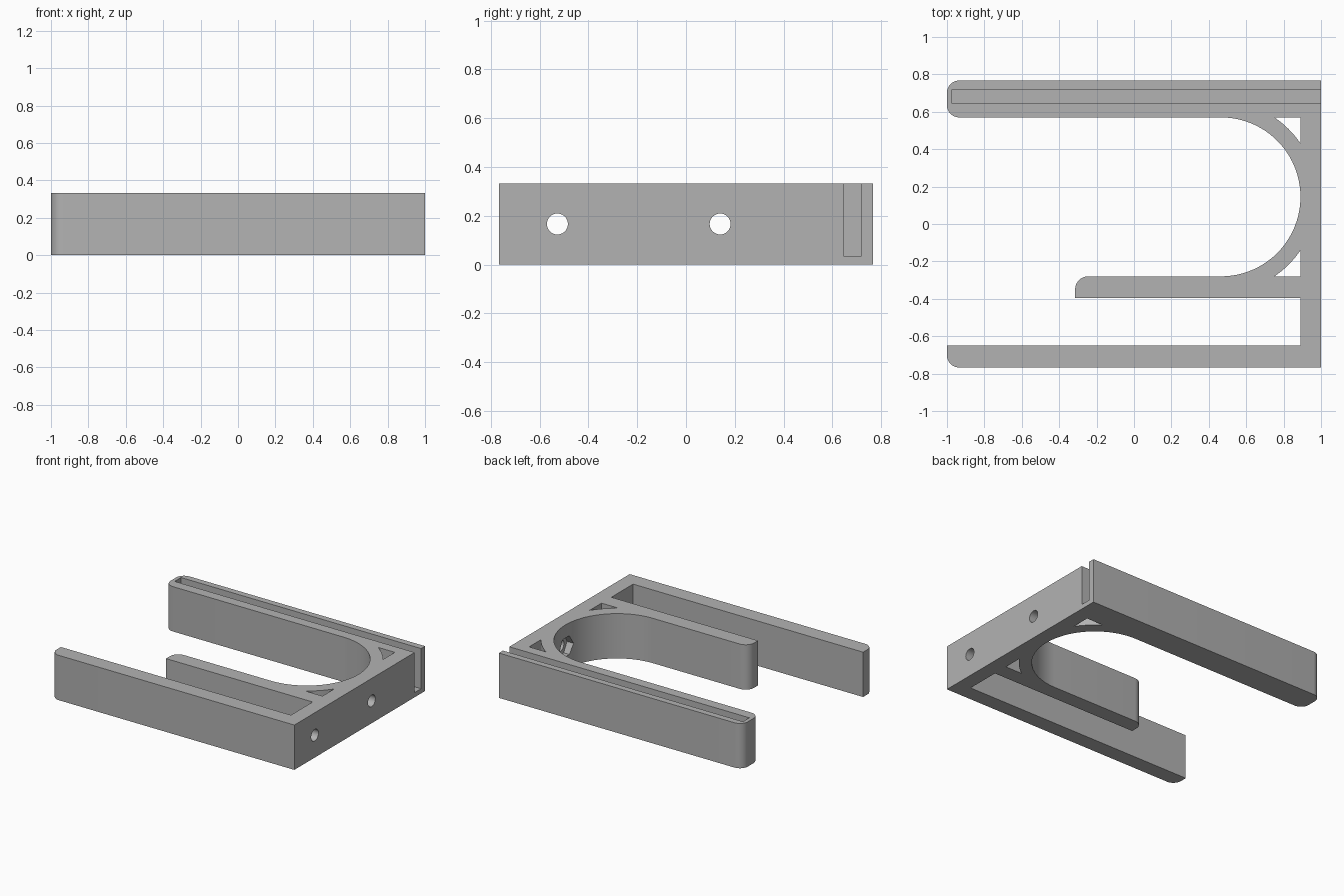
import bpy, bmesh, math
from mathutils import Matrix

if "Cube" in bpy.data.objects:
    bpy.data.objects.remove(bpy.data.objects["Cube"], do_unlink=True)

HEIGHT = 0.333
CUP_X, CUP_Y, CUP_R, WEB_R = 0.465, 0.145, 0.425, 0.512

grey = bpy.data.materials.new("plain grey")
grey.use_nodes = True
grey.diffuse_color = (0.45, 0.45, 0.45, 1)
grey.node_tree.nodes["Principled BSDF"].inputs["Base Color"].default_value = (0.45, 0.45, 0.45, 1)


def arc(cx, cy, r, start, end, steps):
    angles = [math.radians(start + (end - start) * i / steps) for i in range(steps + 1)]
    return [(cx + r * math.cos(a), cy + r * math.sin(a)) for a in angles]


def finish(name, bm):
    bmesh.ops.recalc_face_normals(bm, faces=bm.faces)
    mesh = bpy.data.meshes.new(name)
    bm.to_mesh(mesh)
    bm.free()
    mesh.materials.append(grey)
    ob = bpy.data.objects.new(name, mesh)
    bpy.context.collection.objects.link(ob)
    return ob


def prism(name, outline, z0, z1):
    bm = bmesh.new()
    face = bm.faces.new([bm.verts.new((x, y, z0)) for x, y in outline])
    grown = bmesh.ops.extrude_face_region(bm, geom=[face])["geom"]
    verts = [v for v in grown if isinstance(v, bmesh.types.BMVert)]
    bmesh.ops.translate(bm, verts=verts, vec=(0, 0, z1 - z0))
    return finish(name, bm)


def bore(name, x0, x1, y, radius, sides):
    bm = bmesh.new()
    place = Matrix.Translation(((x0 + x1) / 2, y, HEIGHT / 2)) @ Matrix.Rotation(math.pi / 2, 4, "Y")
    bmesh.ops.create_cone(bm, cap_ends=True, segments=sides, radius1=radius,
                          radius2=radius, depth=x1 - x0, matrix=place)
    return finish(name, bm)


# Bracket outline: back arm, round cup, short arm, front arm and spine
outline = [(1, 0.767)]
outline += arc(-0.935, 0.702, 0.065, 90, 180, 8)
outline += arc(-0.935, 0.635, 0.065, 180, 270, 8)
outline += arc(CUP_X, CUP_Y, CUP_R, 90, -90, 48)
outline += arc(-0.245, -0.35, 0.07, 90, 180, 8)
outline += [(-0.315, -0.395), (0.89, -0.395), (0.89, -0.65), (-1, -0.65)]
outline += arc(-0.935, -0.702, 0.065, 180, 270, 8)
outline += [(1, -0.767)]
bracket = prism("bracket", outline, 0, HEIGHT)

# Corner openings behind the cup wall
cutters = []
corner = math.degrees(math.asin(CUP_R / WEB_R))
for side in (1, -1):
    web = arc(CUP_X, CUP_Y, WEB_R, side * corner, side * (90 - corner), 10)
    web.append((CUP_X + CUP_R, CUP_Y + side * CUP_R))
    cutters.append(prism("corner_cutter", web, -0.1, HEIGHT + 0.1))

# Slot along the back arm, open at the top and at the spine
slot = [(-0.972, 0.645), (1.1, 0.645), (1.1, 0.72), (-0.972, 0.72)]
cutters.append(prism("slot_cutter", slot, 0.035, HEIGHT + 0.1))

# Screw holes with hexagonal recesses on the inside of the spine
for y in (-0.527, 0.14):
    cutters.append(bore("hole_cutter", 0.8, 1.1, y, 0.043, 32))
    cutters.append(bore("recess_cutter", 0.8, 0.935, y, 0.08, 6))

bpy.context.view_layer.objects.active = bracket
bracket.select_set(True)
for cutter in cutters:
    cutter.hide_render = True
    mod = bracket.modifiers.new("cut", "BOOLEAN")
    mod.operation = "DIFFERENCE"
    mod.solver = "EXACT"
    mod.object = cutter
    bpy.ops.object.modifier_apply(modifier=mod.name)
    bpy.data.objects.remove(cutter, do_unlink=True)

bpy.ops.object.shade_smooth_by_angle(angle=math.radians(30))
